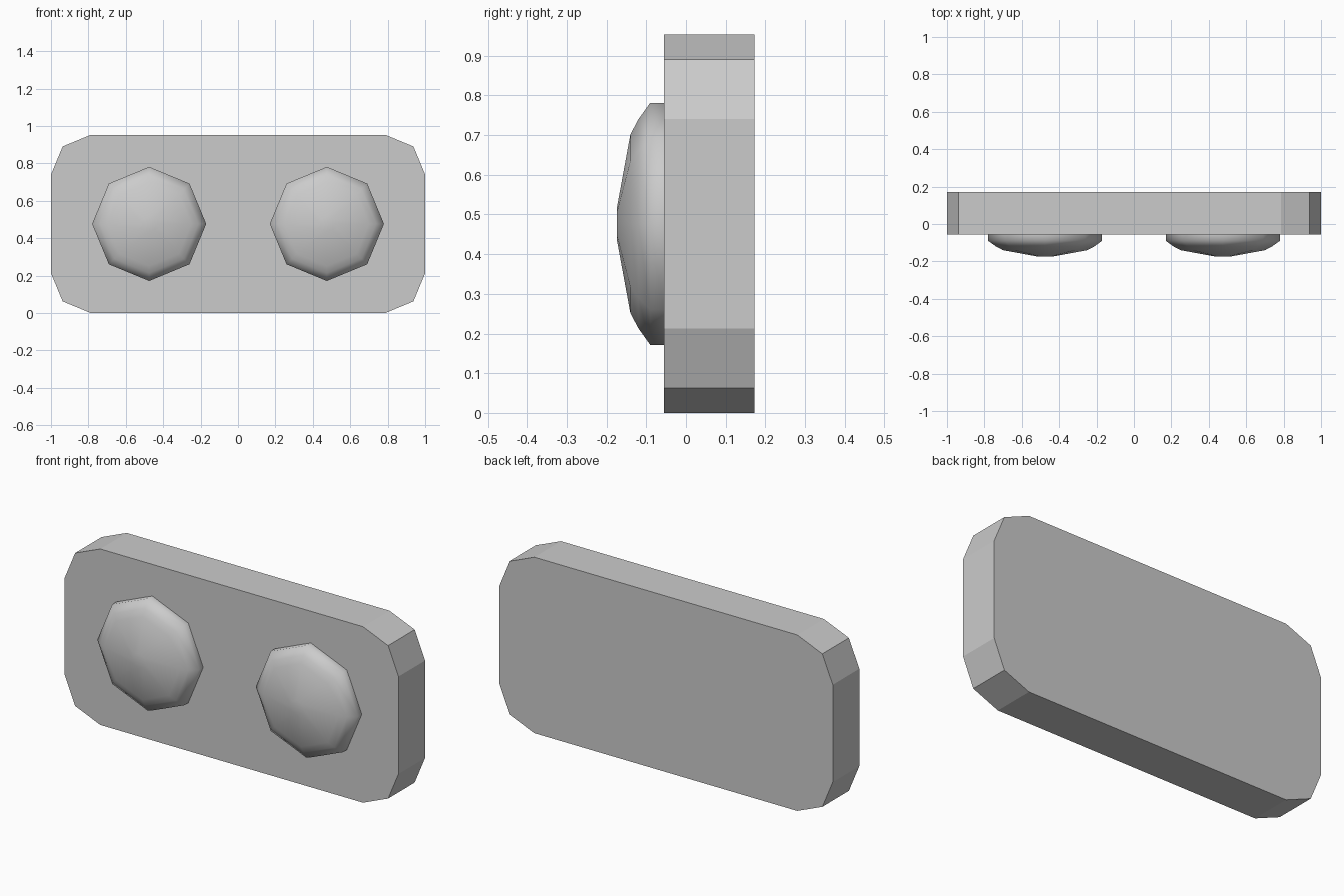
import bpy, bmesh, math

cube = bpy.data.objects.get("Cube")
if cube:
    bpy.data.objects.remove(cube, do_unlink=True)

grey = bpy.data.materials.new("light grey")
grey.use_nodes = True
colour = (0.6, 0.6, 0.6, 1)
grey.diffuse_color = colour
grey.node_tree.nodes["Principled BSDF"].inputs["Base Color"].default_value = colour

FRONT, BACK, HEIGHT = -0.055, 0.172, 0.953


def finish(name, bm, smooth):
    bmesh.ops.recalc_face_normals(bm, faces=bm.faces)
    for face in bm.faces:
        face.smooth = smooth
    mesh = bpy.data.meshes.new(name)
    bm.to_mesh(mesh)
    bm.free()
    mesh.materials.append(grey)
    obj = bpy.data.objects.new(name, mesh)
    bpy.context.collection.objects.link(obj)


# Slab with its four upright corners rounded in two steps
bm = bmesh.new()
bmesh.ops.create_cube(bm, size=1)
for v in bm.verts:
    v.co.x *= 2
    v.co.y = BACK if v.co.y > 0 else FRONT
    v.co.z = (v.co.z + 0.5) * HEIGHT
corners = [e for e in bm.edges if abs(e.verts[0].co.y - e.verts[1].co.y) > 0.1]
bmesh.ops.bevel(bm, geom=corners, offset=0.213, segments=2, profile=0.5,
                affect='EDGES')
finish("back_plate", bm, False)

# Eight-sided domes: (radius, y) rings from the slab outward
PROFILE = [(0.305, FRONT), (0.305, -0.09), (0.263, -0.12),
           (0.225, -0.14), (0.04, -0.174)]
for side, x in (("left", 0.475), ("right", -0.475)):
    bm = bmesh.new()
    rings = []
    for radius, y in PROFILE:
        rings.append([bm.verts.new((x + radius * math.cos(i * math.pi / 4), y,
                                    HEIGHT / 2 + radius * math.sin(i * math.pi / 4)))
                      for i in range(8)])
    for a, b in zip(rings, rings[1:]):
        for i in range(8):
            j = (i + 1) % 8
            bm.faces.new((a[i], a[j], b[j], b[i]))
    bm.faces.new(rings[-1])
    bm.faces.new(rings[0])
    # Keep the hidden seating face from bending the rim shading
    bmesh.ops.split_edges(bm, edges=[e for e in bm.edges
                                     if all(v in rings[0] for v in e.verts)])
    finish(side + "_dome", bm, True)
